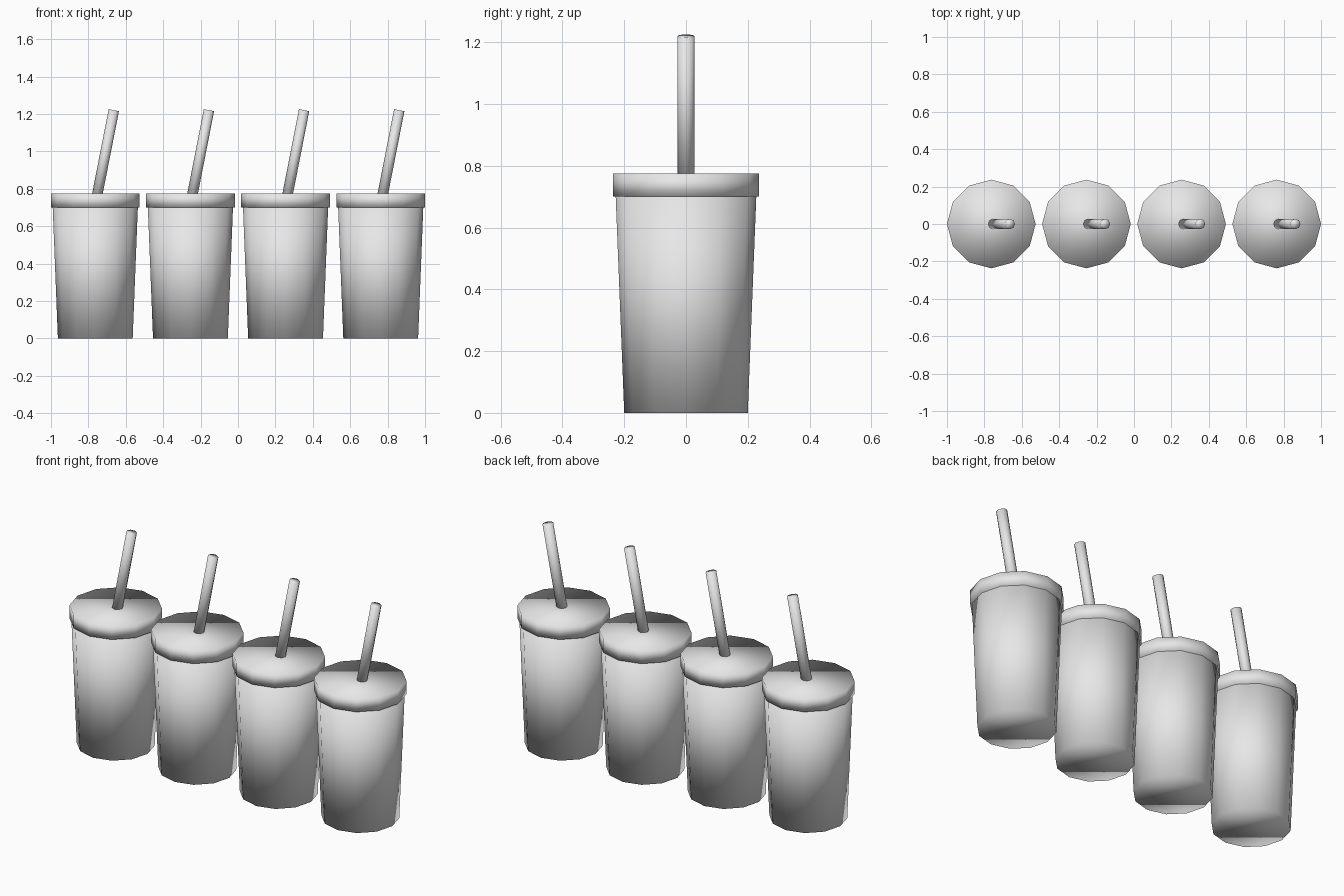
import bpy
from math import atan2
from mathutils import Vector

cube = bpy.data.objects.get("Cube")
if cube:
    bpy.data.objects.remove(cube)

# Single plain plastic colour
grey = bpy.data.materials.new("light_grey")
grey.use_nodes = True
colour = (0.8, 0.8, 0.8, 1)
grey.diffuse_color = colour
grey.node_tree.nodes["Principled BSDF"].inputs["Base Color"].default_value = colour


def tapered(name, sides, r_low, r_high, start, end):
    """Smooth capped prism running from start to end, leaning in the xz plane."""
    start, end = Vector(start), Vector(end)
    axis = end - start
    bpy.ops.mesh.primitive_cone_add(
        vertices=sides, radius1=r_low, radius2=r_high, depth=axis.length,
        end_fill_type='NGON', location=(start + end) / 2,
        rotation=(0, atan2(axis.x, axis.z), 0))
    obj = bpy.context.object
    obj.name = name
    obj.data.materials.append(grey)
    bpy.ops.object.shade_smooth()
    return obj


# Row of four lidded cups, each with a leaning straw
SPACING = 0.5087
LID_BASE, LID_TOP = 0.70, 0.775
for i in range(4):
    x = (i - 1.5) * SPACING
    tapered(f"cup_{i + 1}", 12, 0.20, 0.228, (x, 0, 0), (x, 0, LID_BASE + 0.01))
    tapered(f"lid_{i + 1}", 12, 0.237, 0.237, (x, 0, LID_BASE), (x, 0, LID_TOP))
    tapered(f"straw_{i + 1}", 8, 0.028, 0.028, (x, 0, 0.715), (x + 0.099, 0, 1.22))
